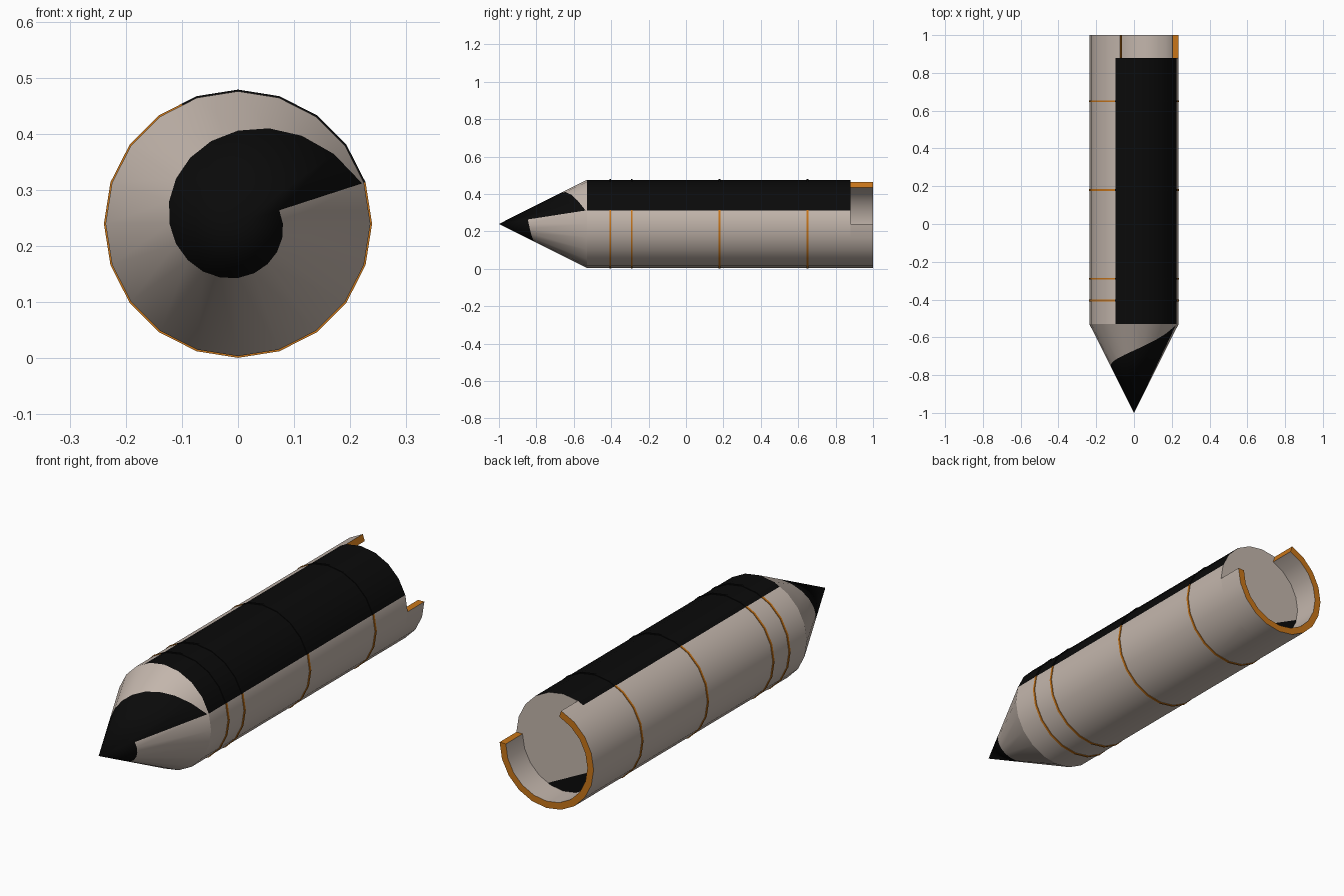
import bpy, bmesh, math
from mathutils import Vector

if "Cube" in bpy.data.objects:
    bpy.data.objects.remove(bpy.data.objects["Cube"])

CZ, R, RING = 0.24, 0.236, 0.239      # axis height, body radius, band radius
TIP, SHOULDER, DECK, END = -1.0, -0.53, 0.88, 1.0
GREY, BLACK, ORANGE = 0, 1, 2


def material(name, rgb):
    m = bpy.data.materials.new(name)
    m.diffuse_color = (*rgb, 1)
    m.use_nodes = True
    m.node_tree.nodes["Principled BSDF"].inputs["Base Color"].default_value = m.diffuse_color
    return m


MATS = [material("warm grey", (0.55, 0.47, 0.415)),
        material("black", (0.003, 0.003, 0.003)),
        material("orange", (0.58, 0.18, 0.01))]


def unit(deg):
    """Point on the unit circle, clockwise from the top seen from the front."""
    a = math.radians(deg)
    return math.sin(a), math.cos(a)


def finish(bm, name, angle):
    bmesh.ops.recalc_face_normals(bm, faces=bm.faces[:])
    me = bpy.data.meshes.new(name)
    bm.to_mesh(me)
    bm.free()
    for m in MATS:
        me.materials.append(m)
    ob = bpy.data.objects.new(name, me)
    bpy.context.collection.objects.link(ob)
    bpy.ops.object.select_all(action='DESELECT')
    ob.select_set(True)
    bpy.context.view_layer.objects.active = ob
    bpy.ops.object.shade_smooth_by_angle(angle=math.radians(angle))
    return ob


def face(bm, verts, mat):
    bm.faces.new(verts).material_index = mat


# nose cone: black tip bounded by a spiral line that starts and ends at the seam
def build_nose():
    bm = bmesh.new()

    def at(p, r):
        return bm.verts.new((p[0] * r, TIP + (SHOULDER - TIP) * r / R, CZ + p[1] * r))

    dirs = [unit(72 + 18 * k) for k in range(20)]
    tip = at((0, 0), 0)
    base = [at(d, R) for d in dirs]
    spiral = [at(d, 1 / (12.93 - 8.63 * k / 20)) for k, d in enumerate(dirs)]
    seam_end = at(dirs[0], 1 / 4.3)
    for k in range(20):
        nxt = (k + 1) % 20
        if k == 0:
            face(bm, [tip, spiral[0], spiral[1]], BLACK)
            face(bm, [base[0], base[1], spiral[1], spiral[0], seam_end], GREY)
        elif k == 19:
            face(bm, [tip, spiral[19], seam_end, spiral[0]], BLACK)
            face(bm, [base[19], base[0], seam_end, spiral[19]], GREY)
        else:
            face(bm, [tip, spiral[k], spiral[nxt]], BLACK)
            face(bm, [base[k], base[nxt], spiral[nxt], spiral[k]], GREY)
    finish(bm, "nose_cone", 40)


# body: 20-sided tube with four thin bands and a black upper panel
def build_body():
    bm = bmesh.new()
    dirs = [unit(18 * k) for k in range(20)]
    f = 0.40                                        # panel edge inside one facet
    dirs.insert(19, tuple(dirs[18][i] * f + dirs[19][i] * (1 - f) for i in (0, 1)))
    n = len(dirs)
    black = {19, 20, 0, 1, 2, 3}
    stations = [(SHOULDER, R, GREY)]                # y, radius, colour up to the next
    for y in (-0.405, -0.29, 0.18, 0.65):
        stations += [(y - 0.005, R, ORANGE), (y - 0.005, RING, ORANGE),
                     (y + 0.005, RING, ORANGE), (y + 0.005, R, GREY)]
    stations.append((DECK, R, GREY))
    rings = [[bm.verts.new((d[0] * r, y, CZ + d[1] * r)) for d in dirs]
             for y, r, _ in stations]
    for i, (a, b) in enumerate(zip(rings, rings[1:])):
        for k in range(n):
            j = (k + 1) % n
            face(bm, [a[k], a[j], b[j], b[k]], BLACK if k in black else stations[i][2])
    # rear deck with a black lower corner
    deck = bm.faces.new(rings[-1])
    normal = Vector((-0.447, 0, -0.894))
    bmesh.ops.bisect_plane(bm, geom=[deck, *deck.edges, *deck.verts],
                           plane_co=Vector((0, DECK, CZ)) + normal * 0.134,
                           plane_no=normal)
    for fc in bm.faces:
        c = fc.calc_center_median()
        if c.y > DECK - 1e-4 and (c - Vector((0, DECK, CZ))).dot(normal) > 0.134:
            fc.material_index = BLACK
    finish(bm, "body", 30)


# rear skirt: open shell with orange cut edges
def build_skirt():
    bm = bmesh.new()
    rows = []
    for k in range(15):
        x, z = unit(90 + 18 * k)
        rows.append([bm.verts.new((x * r, y, CZ + z * r)) for r, y in
                     ((R, DECK), (R, END), (0.205, END), (0.205, DECK))])
    for a, b in zip(rows, rows[1:]):
        for i, mat in enumerate((GREY, ORANGE, GREY)):
            face(bm, [a[i], a[i + 1], b[i + 1], b[i]], mat)
    face(bm, rows[0], ORANGE)
    face(bm, rows[-1], ORANGE)
    finish(bm, "rear_skirt", 30)


build_nose()
build_body()
build_skirt()
